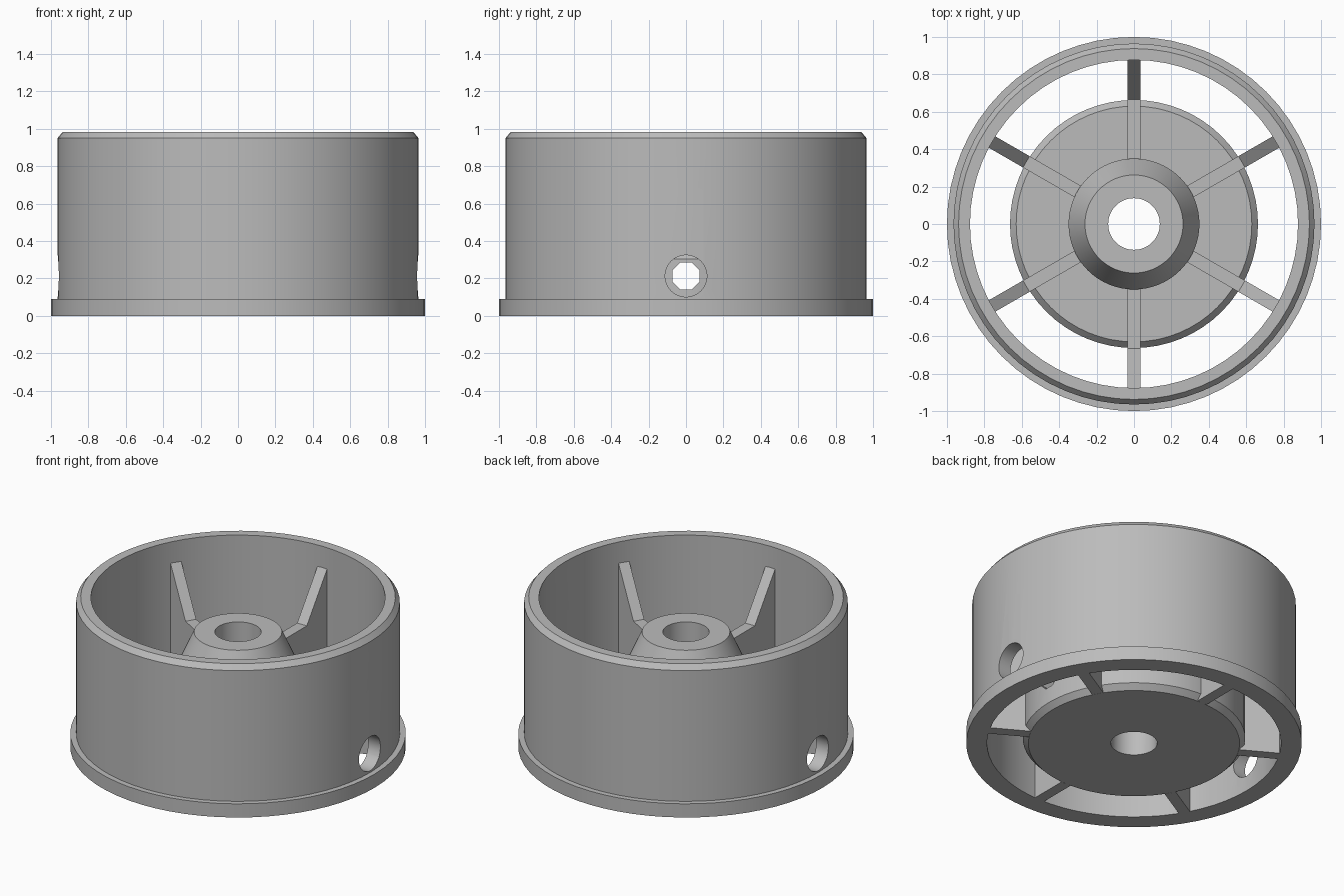
import bpy, bmesh
from math import sin, cos, pi, radians

cube = bpy.data.objects.get("Cube")
if cube:
    bpy.data.objects.remove(cube, do_unlink=True)

grey = bpy.data.materials.new("grey_plastic")
grey.use_nodes = True
grey.diffuse_color = (0.5, 0.5, 0.5, 1)
grey.node_tree.nodes["Principled BSDF"].inputs["Base Color"].default_value = (0.5, 0.5, 0.5, 1)


def finish(bm, name):
    bmesh.ops.recalc_face_normals(bm, faces=bm.faces[:])
    mesh = bpy.data.meshes.new(name)
    bm.to_mesh(mesh)
    bm.free()
    mesh.materials.append(grey)
    obj = bpy.data.objects.new(name, mesh)
    bpy.context.collection.objects.link(obj)
    return obj


def select_only(obj):
    bpy.ops.object.select_all(action='DESELECT')
    obj.select_set(True)
    bpy.context.view_layer.objects.active = obj


def lathe(name, profile, sides=64):
    """Turn a closed (radius, height) profile around the z axis."""
    bm = bmesh.new()
    rings = []
    for i in range(sides):
        a = 2 * pi * i / sides
        rings.append([bm.verts.new((r * cos(a), r * sin(a), z)) for r, z in profile])
    n = len(profile)
    for i in range(sides):
        p, q = rings[i], rings[(i + 1) % sides]
        for j in range(n):
            k = (j + 1) % n
            bm.faces.new((p[j], q[j], q[k], p[k]))
    return finish(bm, name)


def drill_x(obj, radius, sides, height, turn):
    """Drill a straight hole through the object along the x axis."""
    bpy.ops.mesh.primitive_cylinder_add(vertices=sides, radius=radius, depth=3)
    cutter = bpy.context.object
    cutter.rotation_euler = (0, pi / 2, 0)
    cutter.location.z = height
    cutter.hide_render = True
    for v in cutter.data.vertices:
        x, y, _ = v.co
        v.co.x = x * cos(turn) - y * sin(turn)
        v.co.y = x * sin(turn) + y * cos(turn)
    cutter.data.materials.append(grey)
    mod = obj.modifiers.new("hole", 'BOOLEAN')
    mod.operation = 'DIFFERENCE'
    mod.solver = 'EXACT'
    mod.object = cutter
    select_only(obj)
    bpy.ops.object.modifier_apply(modifier=mod.name)
    bpy.data.objects.remove(cutter, do_unlink=True)


HOLE_Z = 0.213

# Outer wall with its bottom flange and chamfered top
rim = lathe("outer_rim", [(0.877, 0), (1, 0), (1, 0.09), (0.965, 0.09),
                          (0.965, 0.95), (0.938, 0.983), (0.877, 0.983)])
drill_x(rim, 0.112, 32, HOLE_Z, 0)

# Hub: chamfered disc, raised boss with tapered tip, centre bore
hub = lathe("hub", [(0.138, 0), (0.63, 0), (0.663, 0.035), (0.663, 0.305), (0.63, 0.34),
                    (0.35, 0.34), (0.35, 0.56), (0.262, 0.756), (0.138, 0.756)])
drill_x(hub, 0.078, 8, HOLE_Z, pi / 8)

# Six ribs joining hub to wall
RIB = [(0.63, 0), (0.885, 0), (0.885, 0.855), (0.665, 0.55),
       (0.33, 0.55), (0.33, 0.25), (0.63, 0.25)]
parts = [rim, hub]
for i in range(6):
    bm = bmesh.new()
    sides = [[bm.verts.new((r, y, z)) for r, z in RIB] for y in (-0.035, 0.035)]
    for side in sides:
        bm.faces.new(side)
    for j in range(len(RIB)):
        k = (j + 1) % len(RIB)
        bm.faces.new((sides[0][j], sides[0][k], sides[1][k], sides[1][j]))
    rib = finish(bm, f"rib_{i + 1}")
    rib.rotation_euler.z = radians(30 + 60 * i)

for part in parts:
    select_only(part)
    bpy.ops.object.shade_smooth_by_angle(angle=radians(20))
